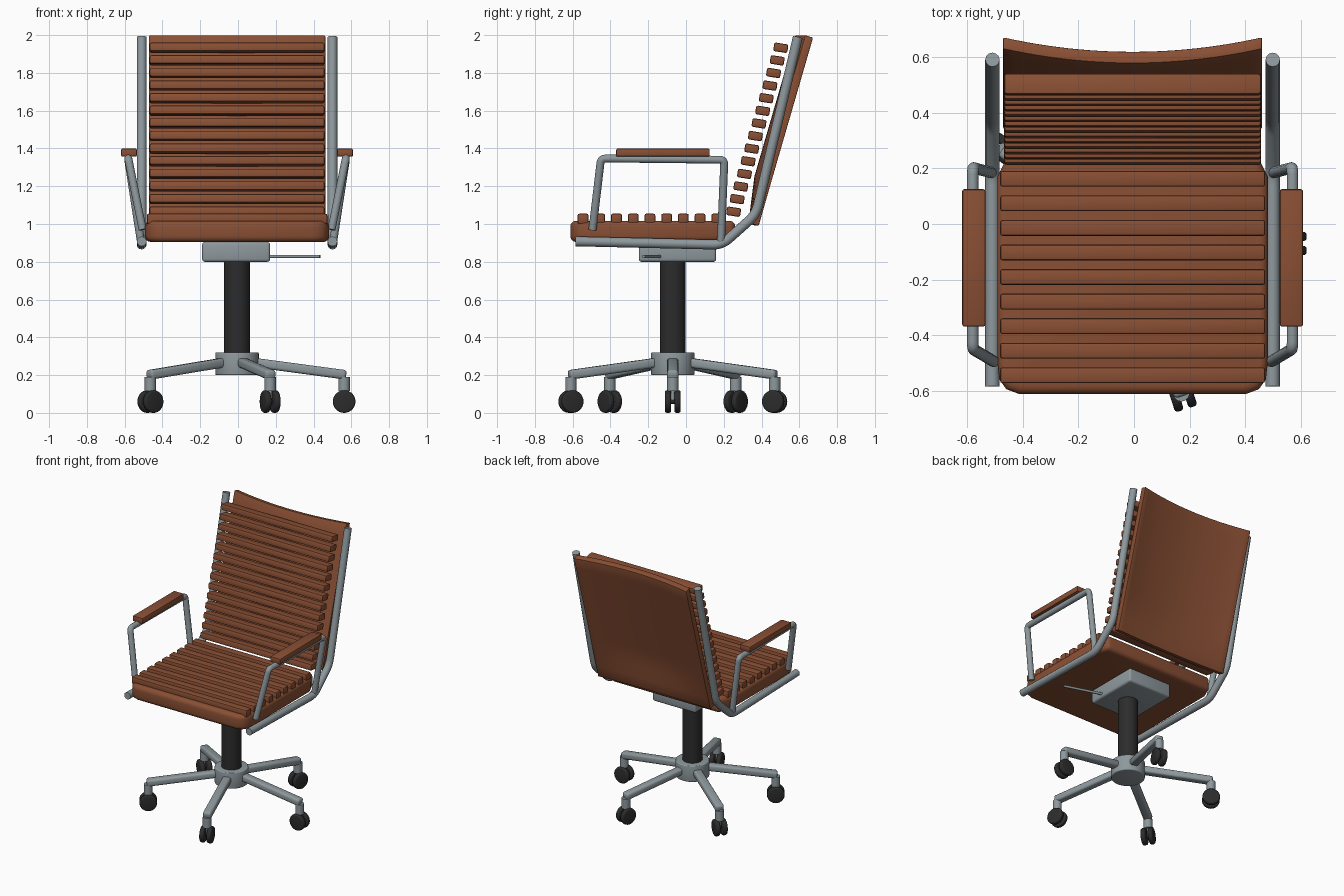
import bpy, bmesh, math
from mathutils import Vector, Matrix

if "Cube" in bpy.data.objects:
    bpy.data.objects.remove(bpy.data.objects["Cube"])

CX, CY = -0.005, -0.07          # chair mid-plane and column axis


def material(name, rgb):
    m = bpy.data.materials.new(name)
    m.diffuse_color = (*rgb, 1)
    m.use_nodes = True
    m.node_tree.nodes["Principled BSDF"].inputs["Base Color"].default_value = m.diffuse_color
    return m


LEATHER = material("brown_leather", (0.25, 0.078, 0.034))
METAL = material("grey_metal", (0.27, 0.315, 0.335))
BLACK = material("black_plastic", (0.025, 0.025, 0.025))


def shade(ob, angle=35):
    bpy.ops.object.select_all(action='DESELECT')
    ob.select_set(True)
    bpy.context.view_layer.objects.active = ob
    bpy.ops.object.shade_smooth_by_angle(angle=math.radians(angle))


def finish(name, bm, mat, bevel=0.0, segments=2, matrix=None):
    """Bevel the hard edges, then turn the bmesh into a shaded object."""
    bmesh.ops.recalc_face_normals(bm, faces=bm.faces)
    if bevel:
        edges = [e for e in bm.edges if e.calc_face_angle(0) > math.radians(50)]
        bmesh.ops.bevel(bm, geom=edges, offset=bevel, segments=segments,
                        profile=0.5, affect='EDGES', clamp_overlap=True)
    if matrix:
        bm.transform(matrix)
    me = bpy.data.meshes.new(name)
    bm.to_mesh(me)
    bm.free()
    me.materials.append(mat)
    ob = bpy.data.objects.new(name, me)
    bpy.context.collection.objects.link(ob)
    shade(ob)
    return ob


def box(name, center, size, mat, bevel=0.01, segments=2, rot=None):
    bm = bmesh.new()
    bmesh.ops.create_cube(bm, size=1, matrix=Matrix.Diagonal((*size, 1)))
    m = Matrix.Translation(center) @ (rot or Matrix())
    return finish(name, bm, mat, bevel, segments, m)


def cylinder(name, a, b, r, mat, bevel=0.0, sides=28):
    a, b = Vector(a), Vector(b)
    bm = bmesh.new()
    bmesh.ops.create_cone(bm, cap_ends=True, segments=sides, radius1=r,
                          radius2=r, depth=(b - a).length)
    turn = (b - a).to_track_quat('Z', 'Y').to_matrix().to_4x4()
    return finish(name, bm, mat, bevel, 3, Matrix.Translation((a + b) / 2) @ turn)


def tube(name, pts, r, fillet):
    """Round tube along a path whose inner corners are filleted."""
    pts = [Vector(p) for p in pts]
    path = [pts[0]]
    for p, q, s in zip(pts, pts[1:], pts[2:]):
        a = q + (p - q).normalized() * fillet
        b = q + (s - q).normalized() * fillet
        for i in range(6):
            t = i / 5
            path.append(a * (1 - t) ** 2 + q * 2 * t * (1 - t) + b * t * t)
    path.append(pts[-1])
    cu = bpy.data.curves.new(name, 'CURVE')
    cu.dimensions = '3D'
    cu.bevel_depth, cu.bevel_resolution, cu.use_fill_caps = r, 4, True
    sp = cu.splines.new('POLY')
    sp.points.add(len(path) - 1)
    for pt, co in zip(sp.points, path):
        pt.co = (*co, 1)
    cu.materials.append(METAL)
    ob = bpy.data.objects.new(name, cu)
    bpy.context.collection.objects.link(ob)
    bpy.ops.object.select_all(action='DESELECT')
    ob.select_set(True)
    bpy.context.view_layer.objects.active = ob
    bpy.ops.object.convert(target='MESH')
    shade(bpy.context.view_layer.objects.active, 50)


# Base: hub, gas column, five legs with twin-wheel casters
cylinder("hub", (CX, CY, 0.2), (CX, CY, 0.32), 0.115, METAL, 0.006, 40)
cylinder("column", (CX, CY, 0.31), (CX, CY, 0.81), 0.068, BLACK, 0, 40)
for i in range(5):
    ang = math.radians(72 * i)
    out = Vector((math.cos(ang), math.sin(ang), 0))
    side = Vector((-out.y, out.x, 0))
    axis = Vector((CX, CY, 0))
    slope = math.atan2(0.067, 0.5)
    rot = Matrix.Rotation(ang, 4, 'Z') @ Matrix.Rotation(slope, 4, 'Y')
    box(f"leg_{i}", axis + out * 0.325 + Vector((0, 0, 0.235)),
        (0.51, 0.06, 0.05), METAL, 0.015, 3, rot)
    tip = axis + out * 0.567
    up = Vector((0, 0, 1))
    cylinder(f"caster_stem_{i}", tip + up * 0.115, tip + up * 0.19, 0.03, METAL, 0, 20)
    hub = tip + up * 0.06
    cylinder(f"caster_axle_{i}", hub - side * 0.03, hub + side * 0.03, 0.012, BLACK, 0, 12)
    cylinder(f"caster_fork_{i}", hub, hub + up * 0.06, 0.009, METAL, 0, 12)
    for s in (-1, 1):
        cylinder(f"wheel_{i}_{s}", hub + side * s * 0.009, hub + side * s * 0.042,
                 0.06, BLACK, 0.011, 28)

# Tilt mechanism and lever
box("mechanism", (-0.01, -0.045, 0.852), (0.36, 0.41, 0.105), METAL, 0.015, 3)
cylinder("lever", (0.15, -0.135, 0.828), (0.435, -0.225, 0.828), 0.009, METAL, 0, 12)

# Seat cushion: extruded outline with soft edges
half = [(0.41, -0.612), (0.455, -0.595), (0.48, -0.56), (0.487, -0.5),
        (0.487, 0.17), (0.46, 0.225), (0.455, 0.26)]
outline = half + [(-x, y) for x, y in reversed(half)]
bm = bmesh.new()
base = bm.faces.new([bm.verts.new((CX + x, y, 0.905)) for x, y in outline])
top = bmesh.ops.extrude_face_region(bm, geom=[base])["geom"]
bmesh.ops.translate(bm, vec=(0, 0, 0.112),
                    verts=[v for v in top if isinstance(v, bmesh.types.BMVert)])
finish("seat_cushion", bm, LEATHER, 0.03, 4)

# Seat slats
for i in range(9):
    box(f"seat_slat_{i}", (CX, -0.545 + i * 0.0885, 1.027), (0.955, 0.057, 0.055),
        LEATHER, 0.009)

# Backrest slats
lean = Matrix.Rotation(math.radians(-9), 4, 'X')
for i in range(14):
    t = i / 13
    box(f"back_slat_{i}", (CX, 0.252 + 0.25 * t, 1.065 + 0.868 * t),
        (0.925, 0.075, 0.046), LEATHER, 0.009, 2, lean)

# Curved back shell: bowed sheet, centre pushed forward, with thickness
N, M, THICK = 24, 12, 0.045
normal = Vector((0, -0.96, 0.276))
bm = bmesh.new()
layers = []
for k in (0, 1):
    grid = []
    for j in range(M + 1):
        t = j / M
        bow = 0.012 + 0.04 * min(1, t * 4)
        row = []
        for i in range(N + 1):
            u = 2 * i / N - 1
            p = Vector((CX + 0.467 * u, 0.385 + 0.289 * t - bow * (1 - u * u),
                        0.99 + 0.997 * t))
            row.append(bm.verts.new(p + normal * THICK * k))
        grid.append(row)
    layers.append(grid)
    for j in range(M):
        for i in range(N):
            bm.faces.new((grid[j][i], grid[j][i + 1], grid[j + 1][i + 1], grid[j + 1][i]))
rims = [[g[0] for g in (layers[0], layers[1])], [g[M] for g in (layers[0], layers[1])]]
rims += [[[r[c] for r in g] for g in layers] for c in (0, N)]
for a, b in rims:
    for i in range(len(a) - 1):
        bm.faces.new((a[i], a[i + 1], b[i + 1], b[i]))
finish("back_shell", bm, LEATHER, 0.006, 2)

# Side frames, armrests and pads, mirrored about the mid-plane
for s, tag in ((-1, "left"), (1, "right")):
    def X(d):
        return CX + s * d
    tube(f"{tag}_frame", [(X(0.505), -0.585, 0.908), (X(0.505), 0.19, 0.89),
                          (X(0.505), 0.37, 1.05), (X(0.505), 0.592, 1.99)], 0.026, 0.05)
    tube(f"{tag}_arm_frame", [(X(0.5), -0.495, 0.97), (X(0.576), -0.45, 1.347),
                              (X(0.576), 0.203, 1.34), (X(0.508), 0.185, 0.9)], 0.021, 0.025)
    box(f"{tag}_arm_pad", (X(0.572), -0.122, 1.378), (0.084, 0.495, 0.043), LEATHER, 0.008)
